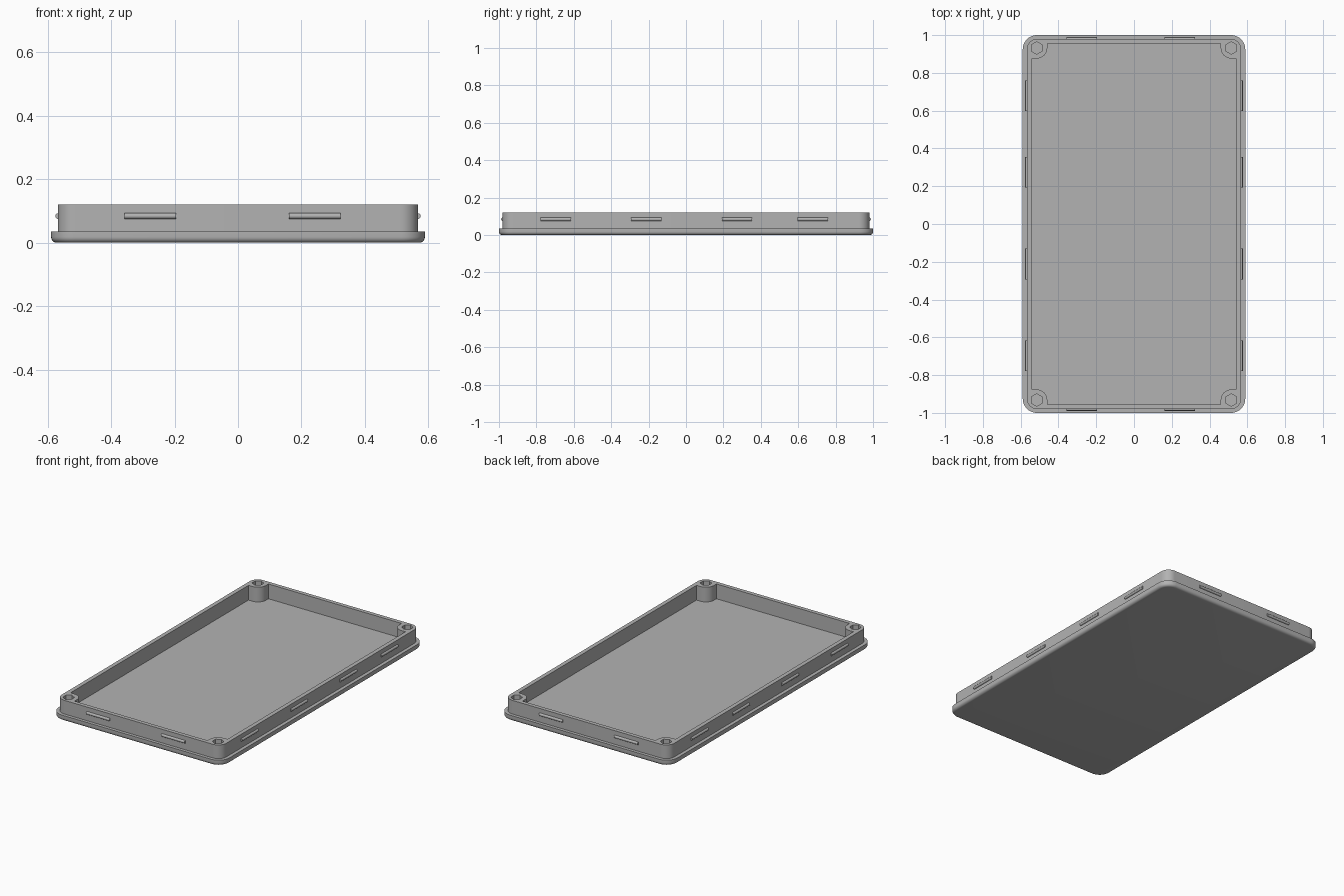
import bpy, bmesh
from math import sin, cos, pi, radians
from mathutils import Matrix, Vector

if "Cube" in bpy.data.objects:
    bpy.data.objects.remove(bpy.data.objects["Cube"], do_unlink=True)

grey = bpy.data.materials.new("plain grey")
grey.use_nodes = True
GREY = (0.45, 0.45, 0.45, 1)
grey.diffuse_color = GREY
grey.node_tree.nodes["Principled BSDF"].inputs["Base Color"].default_value = GREY

FLOOR, TOP = 0.028, 0.12
POST_X, POST_Y, POST_R = 0.515, 0.932, 0.056


def rounded_rect(hx, hy, r, seg=10):
    pts = []
    for k, (sx, sy) in enumerate([(1, 1), (-1, 1), (-1, -1), (1, -1)]):
        for i in range(seg + 1):
            a = (k + i / seg) * pi / 2
            pts.append((sx * (hx - r) + r * cos(a), sy * (hy - r) + r * sin(a)))
    return pts


def loft(name, levels):
    """Skin a stack of (outline, z) loops and cap both ends."""
    bm = bmesh.new()
    rings = [[bm.verts.new((x, y, z)) for x, y in pts] for pts, z in levels]
    n = len(rings[0])
    for low, high in zip(rings, rings[1:]):
        for i in range(n):
            j = (i + 1) % n
            bm.faces.new((low[i], low[j], high[j], high[i]))
    bm.faces.new(rings[0][::-1])
    bm.faces.new(rings[-1])
    bmesh.ops.recalc_face_normals(bm, faces=bm.faces)
    return finish(name, bm)


def finish(name, bm):
    mesh = bpy.data.meshes.new(name)
    bm.to_mesh(mesh)
    bm.free()
    mesh.materials.append(grey)
    obj = bpy.data.objects.new(name, mesh)
    bpy.context.collection.objects.link(obj)
    return obj


def smooth(obj):
    bpy.ops.object.select_all(action="DESELECT")
    obj.select_set(True)
    bpy.context.view_layer.objects.active = obj
    bpy.ops.object.shade_smooth_by_angle(angle=radians(35))


def cut(obj, cutter):
    mod = obj.modifiers.new("cut", "BOOLEAN")
    mod.operation, mod.solver, mod.object = "DIFFERENCE", "EXACT", cutter
    bpy.context.view_layer.objects.active = obj
    bpy.ops.object.modifier_apply(modifier=mod.name)
    bpy.data.objects.remove(cutter, do_unlink=True)


# Base plate with a rounded lower edge, stepping in to the upright wall
FILLET = 0.018
levels = []
for i in range(6):
    a = i / 5 * pi / 2
    inset = FILLET * (1 - sin(a))
    levels.append((rounded_rect(0.589 - inset, 1 - inset, 0.075 - inset), FILLET * (1 - cos(a))))
levels.append((rounded_rect(0.589, 1, 0.075), 0.035))
wall = rounded_rect(0.567, 0.98, 0.055)
levels += [(wall, 0.035), (wall, TOP)]
tray = loft("tray", levels)

# Pocket outline leaves a rounded screw post in each corner
quarter = [(0.541, POST_Y - POST_R)]
for i in range(11):
    a = i / 10 * pi / 2
    quarter.append((POST_X - POST_R * sin(a), POST_Y - POST_R * cos(a)))
quarter.append((POST_X - POST_R, 0.955))
outline = []
for sx, sy in [(1, 1), (-1, 1), (-1, -1), (1, -1)]:
    corner = [(sx * x, sy * y) for x, y in quarter]
    outline += corner if sx * sy > 0 else corner[::-1]
cut(tray, loft("pocket_cutter", [(outline, FLOOR), (outline, TOP + 0.05)]))

# Hexagonal screw holes
for sx in (-1, 1):
    for sy in (-1, 1):
        hexagon = [(sx * POST_X + 0.033 * sin(k * pi / 3), sy * POST_Y + 0.033 * cos(k * pi / 3))
                   for k in range(6)]
        cut(tray, loft("hole_cutter", [(hexagon, FLOOR), (hexagon, TOP + 0.05)]))
smooth(tray)


# Snap ridges along the outer wall
def ridge(name, location, axis):
    bm = bmesh.new()
    turn = Vector((0, 0, 1)).rotation_difference(Vector(axis)).to_matrix().to_4x4()
    bmesh.ops.create_cone(bm, cap_ends=True, segments=16, radius1=0.009, radius2=0.009,
                          depth=0.162, matrix=Matrix.Translation(location) @ turn)
    smooth(finish(name, bm))


for side, s in (("left", 1), ("right", -1)):
    for i, y in enumerate((-0.697, -0.212, 0.273, 0.678)):
        ridge(f"{side}_ridge_{i + 1}", (s * 0.567, y, 0.084), (0, 1, 0))
for side, s in (("back", 1), ("front", -1)):
    for i, x in enumerate((-0.276, 0.242)):
        ridge(f"{side}_ridge_{i + 1}", (x, s * 0.98, 0.084), (1, 0, 0))
